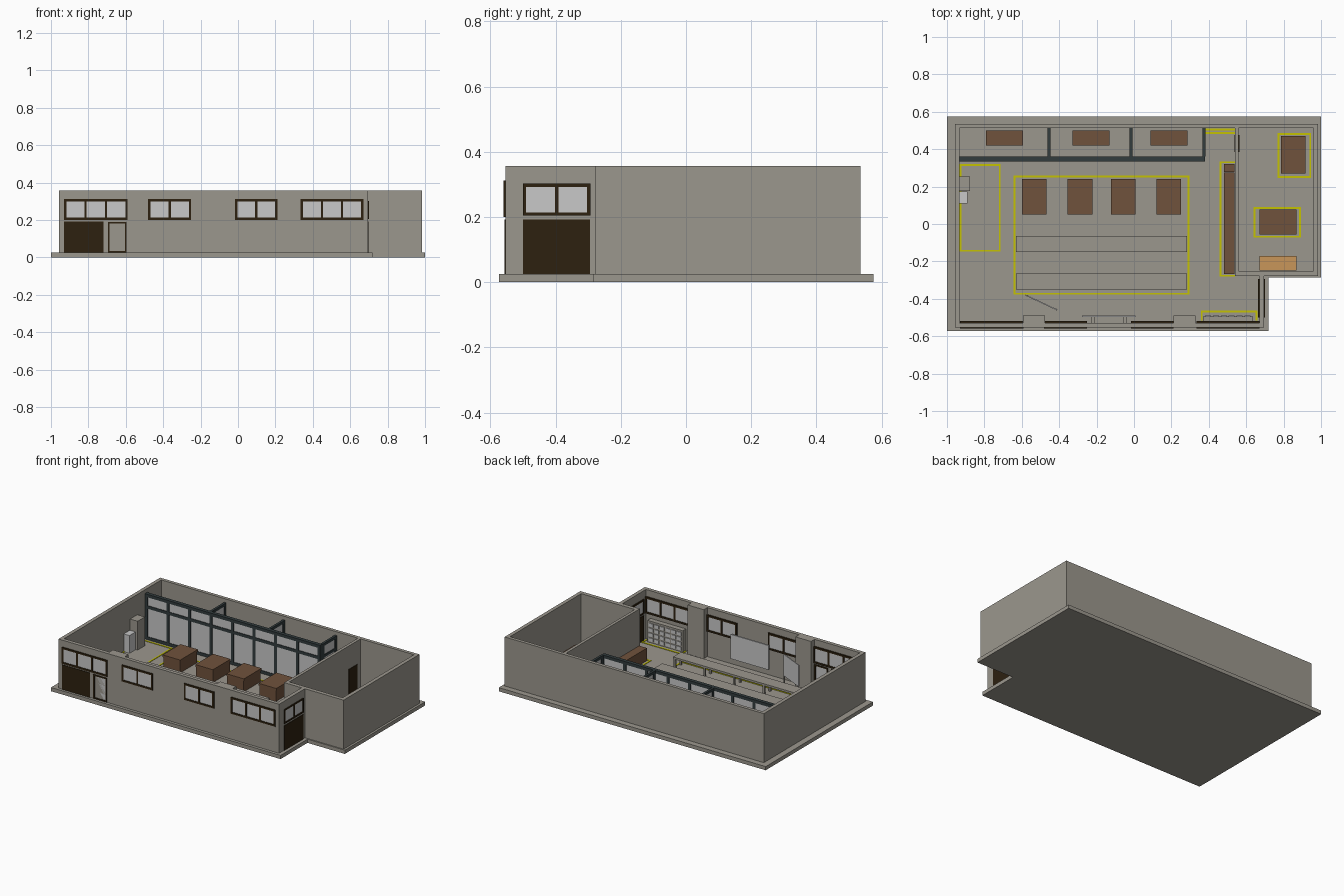
import bpy, bmesh

if "Cube" in bpy.data.objects:
    bpy.data.objects.remove(bpy.data.objects["Cube"])


def material(name, rgb):
    m = bpy.data.materials.new(name)
    m.diffuse_color = (*rgb, 1)
    m.use_nodes = True
    m.node_tree.nodes["Principled BSDF"].inputs["Base Color"].default_value = m.diffuse_color
    return m


CONCRETE = material("concrete", (0.33, 0.31, 0.27))
GLASS = material("pale_glass", (0.58, 0.58, 0.58))
DARK = material("dark_wood", (0.026, 0.015, 0.005))
SLATE = material("slate_metal", (0.032, 0.045, 0.048))
BROWN = material("brown_wood", (0.162, 0.084, 0.045))
TAN = material("tan_wood", (0.58, 0.305, 0.102))
YELLOW = material("floor_yellow", (0.56, 0.54, 0.0))

FLOOR, TOP = 0.025, 0.357


def part(name, mat, boxes):
    """One object from boxes given as (x0, x1, y0, y1, z0, z1)."""
    bm = bmesh.new()
    for x0, x1, y0, y1, z0, z1 in boxes:
        vs = bmesh.ops.create_cube(bm, size=1)["verts"]
        for v in vs:
            v.co.x = x1 if v.co.x > 0 else x0
            v.co.y = y1 if v.co.y > 0 else y0
            v.co.z = z1 if v.co.z > 0 else z0
    mesh = bpy.data.meshes.new(name)
    bm.to_mesh(mesh)
    bm.free()
    mesh.materials.append(mat)
    ob = bpy.data.objects.new(name, mesh)
    bpy.context.collection.objects.link(ob)
    return ob


def prism(name, mat, outline, z0, z1):
    bm = bmesh.new()
    face = bm.faces.new([bm.verts.new((x, y, z0)) for x, y in outline])
    up = bmesh.ops.extrude_face_region(bm, geom=[face])["geom"]
    for v in up:
        if isinstance(v, bmesh.types.BMVert):
            v.co.z = z1
    bmesh.ops.recalc_face_normals(bm, faces=bm.faces)
    mesh = bpy.data.meshes.new(name)
    bm.to_mesh(mesh)
    bm.free()
    mesh.materials.append(mat)
    bpy.context.collection.objects.link(bpy.data.objects.new(name, mesh))


def glazing(name, axis, a0, a1, d0, d1, z0, z1, bays, mat, bar=0.012, rails=()):
    """Framed panes running along one axis; d0..d1 is the depth."""
    def place(u0, u1, e0, e1, w0, w1):
        return (u0, u1, e0, e1, w0, w1) if axis == "x" else (e0, e1, u0, u1, w0, w1)
    bars = [place(a0, a1, d0, d1, z0, z0 + bar), place(a0, a1, d0, d1, z1 - bar, z1)]
    bars += [place(a0, a1, d0, d1, z - bar / 2, z + bar / 2) for z in rails]
    for i in range(bays + 1):
        u = a0 + (a1 - a0 - bar) * i / bays
        bars.append(place(u, u + bar, d0, d1, z0, z1))
    part(name + "_frame", mat, bars)
    inset = 0.004
    part(name + "_glass", GLASS, [place(a0 + 0.004, a1 - 0.004, d0 + inset, d1 - inset,
                                       z0 + 0.004, z1 - 0.004)])


def floor_mark(name, x0, x1, y0, y1, sides="NSEW", w=0.01):
    z0, z1 = FLOOR, FLOOR + 0.003
    strips = {"N": (x0, x1, y1 - w, y1, z0, z1), "S": (x0, x1, y0, y0 + w, z0, z1),
              "W": (x0, x0 + w, y0, y1, z0, z1), "E": (x1 - w, x1, y0, y1, z0, z1)}
    part(name, YELLOW, [strips[s] for s in sides])


# Base slab and walls
prism("base_slab", CONCRETE, [(-1, -0.573), (0.72, -0.573), (0.72, -0.285), (1, -0.285),
                              (1, 0.575), (-1, 0.575)], 0, FLOOR)
part("walls", CONCRETE, [
    (-0.958, 0.695, -0.553, -0.528, FLOOR, TOP),
    (-0.958, -0.933, -0.528, 0.512, FLOOR, TOP),
    (-0.958, 0.985, 0.512, 0.535, FLOOR, TOP),
    (0.96, 0.985, -0.25, 0.512, FLOOR, TOP),
    (0.54, 0.985, -0.277, -0.25, FLOOR, TOP),
    (0.54, 0.56, -0.25, 0.512, FLOOR, TOP),
    (0.67, 0.695, -0.528, -0.277, FLOOR, TOP)])
part("wall_columns", CONCRETE, [(x0, x1, -0.528, -0.49, FLOOR, TOP)
                                for x0, x1 in ((-0.594, -0.477), (0.21, 0.33))])

# Windows and doors in the outer walls
for i, (x0, x1, n) in enumerate([(-0.93, -0.59, 3), (-0.48, -0.25, 2),
                                 (-0.015, 0.21, 2), (0.335, 0.67, 3)]):
    glazing(f"front_window_{i}", "x", x0, x1, -0.559, -0.518, 0.2, 0.312, n, DARK)
glazing("side_window", "y", -0.5, -0.293, 0.662, 0.7, 0.204, 0.302, 2, DARK, 0.01)
glazing("front_glass_door", "x", -0.695, -0.595, -0.557, -0.522, 0.026, 0.19, 1, DARK, 0.009)
part("front_gate", DARK, [(-0.93, -0.72, -0.557, -0.522, FLOOR, 0.192)])
part("side_gate", DARK, [(0.664, 0.699, -0.5, -0.295, FLOOR, 0.192)])
part("inner_door", DARK, [(0.536, 0.564, 0.385, 0.475, FLOOR, 0.2)])

# Glass office partition with cross dividers
glazing("office_partition", "x", -0.933, 0.38, 0.335, 0.36, FLOOR, 0.332, 8, SLATE, 0.02, (0.245,))
for i, x in enumerate((-0.455, -0.015, 0.375)):
    glazing(f"office_divider_{i}", "y", 0.36, 0.512, x - 0.008, x + 0.008, FLOOR, 0.332, 1,
            SLATE, 0.018, (0.245,))

# Work tables, office desks and the counter
for i, x in enumerate((-0.6, -0.355, -0.123, 0.12)):
    part(f"work_table_{i}", BROWN, [(x, x + 0.132, 0.05, 0.24, 0.1, 0.115),
                                    (x + 0.004, x + 0.128, 0.054, 0.236, FLOOR, 0.1)])
for i, x in enumerate((-0.79, -0.328, 0.088)):
    part(f"office_desk_{i}", BROWN, [(x, x + 0.197, 0.42, 0.5, FLOOR, 0.11)])
part("wall_counter", BROWN, [(0.48, 0.538, -0.268, 0.275, FLOOR, 0.11),
                             (0.48, 0.538, 0.277, 0.32, FLOOR, 0.11)])
part("side_room_tables", BROWN, [(0.785, 0.918, 0.27, 0.47, FLOOR, 0.11),
                                 (0.67, 0.87, -0.055, 0.077, FLOOR, 0.11)])
part("side_room_bench", TAN, [(0.67, 0.87, -0.248, -0.172, FLOOR, 0.1)])

# Long benches on paired legs
for i, y in enumerate((-0.15, -0.35)):
    boxes = [(-0.63, 0.283, y, y + 0.085, 0.09, 0.104)]
    for k in range(5):
        x = -0.62 + k * 0.2225
        boxes += [(x, x + 0.012, v, v + 0.012, FLOOR, 0.09) for v in (y + 0.005, y + 0.068)]
    part(f"long_bench_{i}", CONCRETE, boxes)

# Pigeonhole rack
part("rack_body", CONCRETE, [(0.37, 0.635, -0.528, -0.494, FLOOR, 0.17)])
part("rack_bins", GLASS, [(0.38 + c * 0.042, 0.412 + c * 0.042, -0.494, -0.489,
                           0.035 + r * 0.033, 0.058 + r * 0.033)
                          for c in range(6) for r in range(4)])

# Boards
part("wall_board", GLASS, [(-0.277, 0.008, -0.498, -0.488, 0.08, 0.245)])
part("wall_board_brackets", CONCRETE, [(x, x + 0.02, -0.528, -0.498, 0.15, 0.17)
                                       for x in (-0.23, -0.06)])
board = part("standing_board", GLASS, [(-0.094, 0.094, -0.003, 0.003, 0.09, 0.235)])
stand = part("standing_board_legs", CONCRETE, [(x, x + 0.006, -0.004, 0.004, FLOOR, 0.09)
                                               for x in (-0.09, 0.084)])
for ob in (board, stand):
    ob.location = (-0.495, -0.42, 0)
    ob.rotation_euler.z = -0.44

# Cabinets by the left wall
part("tall_cabinet", CONCRETE, [(-0.933, -0.876, 0.177, 0.255, FLOOR, 0.22)])
part("white_cabinet", GLASS, [(-0.933, -0.89, 0.11, 0.175, FLOOR, 0.145)])

# Yellow floor markings
floor_mark("mark_work_area", -0.643, 0.297, -0.378, 0.258)
floor_mark("mark_left_area", -0.933, -0.713, -0.148, 0.32)
floor_mark("mark_counter", 0.457, 0.54, -0.282, 0.335, "NSW")
floor_mark("mark_rack", 0.357, 0.66, -0.515, -0.463, "NEW")
floor_mark("mark_passage", 0.383, 0.54, 0.482, 0.511, "NS")
floor_mark("mark_side_table_front", 0.64, 0.893, -0.073, 0.09)
floor_mark("mark_side_table_back", 0.767, 0.947, 0.247, 0.487)
